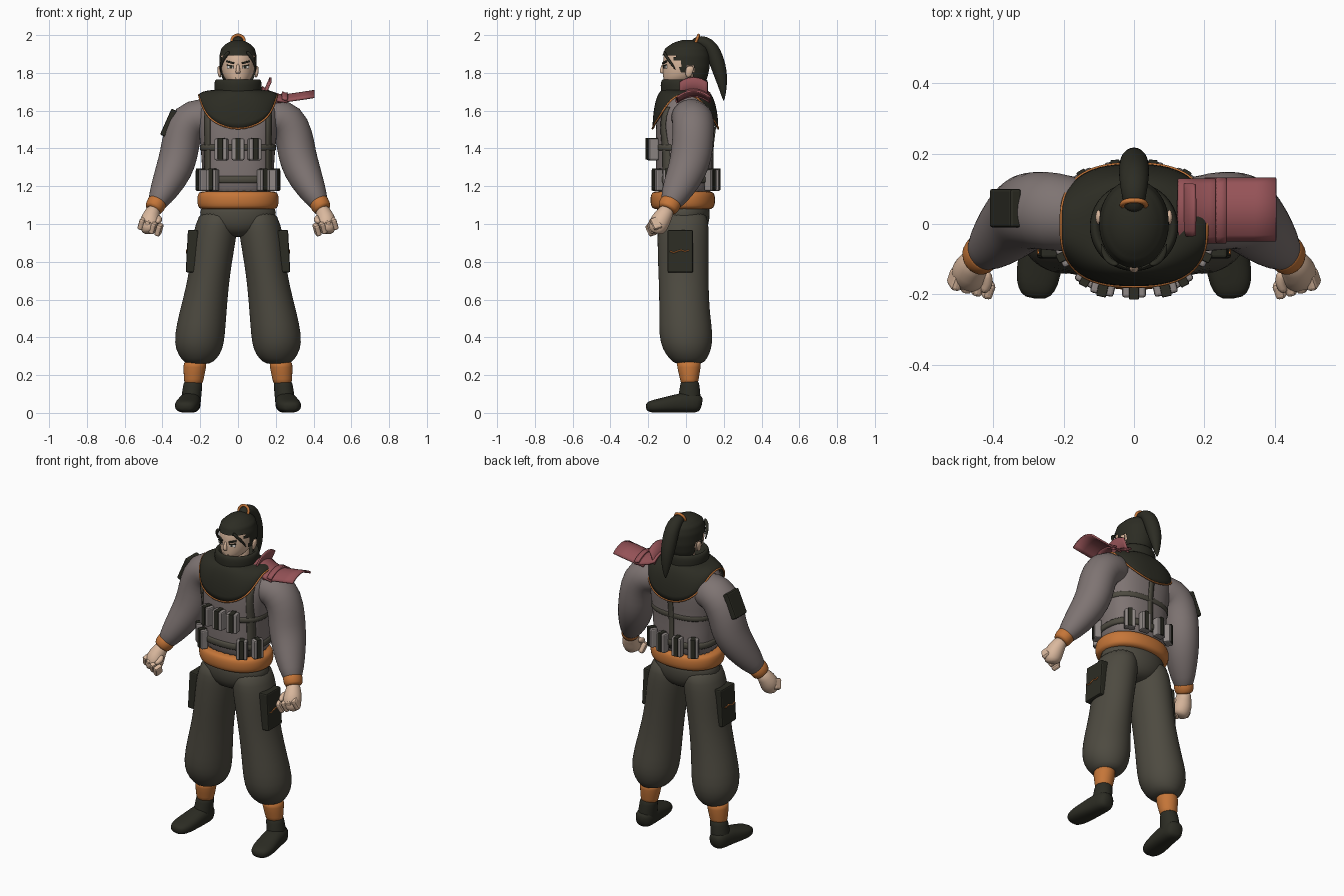
import bpy, bmesh
from math import sin, cos, pi, atan2, radians
from mathutils import Vector, Euler

cube = bpy.data.objects.get("Cube")
if cube:
    bpy.data.objects.remove(cube, do_unlink=True)


def material(name, r, g, b):
    m = bpy.data.materials.new(name)
    m.use_nodes = True
    m.diffuse_color = (r, g, b, 1)
    bsdf = m.node_tree.nodes["Principled BSDF"]
    bsdf.inputs["Base Color"].default_value = (r, g, b, 1)
    bsdf.inputs["Roughness"].default_value = 0.8
    return m


JACKET = material("jacket grey", .21, .175, .17)
POUCH = material("pouch grey", .28, .25, .24)
TROUSER = material("olive trouser", .075, .069, .052)
DARK = material("dark cloth", .025, .025, .017)
ORANGE = material("orange wrap", .56, .18, .04)
SKIN = material("skin", .70, .48, .34)
RED = material("red armour", .30, .085, .095)
WHITE = material("eye white", .75, .72, .68)

X, Y, Z = Vector((1, 0, 0)), Vector((0, 1, 0)), Vector((0, 0, 1))


def finish(name, bm, mat, smooth=True, sub=0, thick=0):
    bmesh.ops.recalc_face_normals(bm, faces=bm.faces)
    mesh = bpy.data.meshes.new(name)
    bm.to_mesh(mesh)
    bm.free()
    mesh.materials.append(mat)
    for p in mesh.polygons:
        p.use_smooth = smooth
    ob = bpy.data.objects.new(name, mesh)
    bpy.context.collection.objects.link(ob)
    if thick:
        ob.modifiers.new("thickness", "SOLIDIFY").thickness = thick
    if sub:
        mod = ob.modifiers.new("smooth", "SUBSURF")
        mod.levels = mod.render_levels = sub
    return ob


def power(v, e):
    return abs(v) ** e * (1 if v > 0 else -1)


def loft(name, rows, mat, ref=None, n=20, e=1, sub=1, keep=None):
    """Skin rings (x, y, z, ru, rv); horizontal unless a reference axis is given."""
    bm = bmesh.new()
    pts = [Vector(r[:3]) for r in rows]
    rings = []
    for i, r in enumerate(rows):
        u, v = X, Y
        if ref:
            t = (pts[min(i + 1, len(pts) - 1)] - pts[max(i - 1, 0)]).normalized()
            u = (ref - t * ref.dot(t)).normalized()
            v = t.cross(u)
        angles = [2 * pi * k / n for k in range(n)]
        rings.append([bm.verts.new(pts[i] + u * r[3] * power(cos(a), e)
                                   + v * r[4] * power(sin(a), e)) for a in angles])
    for a, b in zip(rings, rings[1:]):
        for k in range(n):
            j = (k + 1) % n
            bm.faces.new((a[k], a[j], b[j], b[k]))
    bm.faces.new(rings[0])
    bm.faces.new(rings[-1])
    if keep:
        gone = [f for f in bm.faces if not keep(f.calc_center_median())]
        bmesh.ops.delete(bm, geom=gone, context="FACES")
    return finish(name, bm, mat, sub=sub)


def box(name, at, size, mat, rot=(0, 0, 0), bevel=.006):
    bm = bmesh.new()
    bmesh.ops.create_cube(bm, size=1)
    bmesh.ops.scale(bm, vec=size, verts=bm.verts)
    if bevel:
        bmesh.ops.bevel(bm, geom=bm.edges[:], offset=bevel, segments=2, affect="EDGES", profile=.5)
    bm.transform(Euler(rot).to_matrix().to_4x4())
    bmesh.ops.translate(bm, vec=at, verts=bm.verts)
    return finish(name, bm, mat, smooth=False)


def cord(name, points, radius, mat, cyclic=False):
    curve = bpy.data.curves.new(name, "CURVE")
    curve.dimensions = "3D"
    curve.bevel_depth = radius
    curve.bevel_resolution = 1
    line = curve.splines.new("POLY")
    line.points.add(len(points) - 1)
    for p, co in zip(line.points, points):
        p.co = (*co, 1)
    line.use_cyclic_u = cyclic
    curve.materials.append(mat)
    ob = bpy.data.objects.new(name, curve)
    bpy.context.collection.objects.link(ob)


def sheet(name, grid, mat, thick):
    bm = bmesh.new()
    vs = [[bm.verts.new(p) for p in row] for row in grid]
    for a, b in zip(vs, vs[1:]):
        for k in range(len(a) - 1):
            bm.faces.new((a[k], a[k + 1], b[k + 1], b[k]))
    bmesh.ops.remove_doubles(bm, verts=bm.verts, dist=1e-5)
    return finish(name, bm, mat, thick=thick)


def between(rows, z):
    for a, b in zip(rows, rows[1:]):
        if z <= b[2]:
            f = (z - a[2]) / (b[2] - a[2])
            return [p + (q - p) * f for p, q in zip(a, b)]
    return rows[-1]


# Torso, with a helper that finds its surface
TORSO = [(0, -.01, 1.12, .19, .15), (0, -.01, 1.25, .19, .15), (0, -.01, 1.4, .195, .15),
         (0, -.003, 1.52, .215, .158), (0, 0, 1.6, .215, .152), (0, 0, 1.66, .18, .13),
         (0, 0, 1.69, .12, .09)]
BOXY = .8
loft("jacket_torso", TORSO, JACKET, e=BOXY, n=32)


def surface(x, z, side, out=0.0):
    _, cy, _, rx, ry = between(TORSO, z)
    c = min(abs(x) / rx, .999) ** (1 / BOXY)
    return Vector((x, cy + side * (ry * (1 - c * c) ** (BOXY / 2) + out), z))


# Harness
def band(name, z, h, out, mat):
    _, cy, _, rx, ry = between(TORSO, z)
    loft(name, [(0, cy, z + d * h, rx + out, ry + out) for d in (-1, -.9, .9, 1)],
         mat, e=BOXY, n=32)


band("chest_strap", 1.405, .018, .007, TROUSER)
band("pouch_belt", 1.235, .02, .01, TROUSER)


def strap(name, x, side, low, high, half=.016):
    heights = [low + (high - low) * i / 8 for i in range(9)]
    sheet(name, [[surface(x + d, z, side, .005) for d in (-half, 0, half)] for z in heights],
          TROUSER, .007)


for s in (1, -1):
    strap("front_strap", s * .165, -1, 1.18, 1.62)
strap("back_strap", 0, 1, 1.2, 1.56)


def pouch(name, x, z, side, w, h, d):
    p = surface(x, z, side)
    g = surface(x + .01, z, side) - surface(x - .01, z, side)
    a = max(-1.1, min(1.1, atan2(g.y, g.x)))
    out = Vector((-sin(a), cos(a), 0)) * side
    box(name, p + out * d * .45, (w, d, h), POUCH, (0, 0, a), .008)
    box(name + "_tab", p + out * (d * .5) + Z * .004, (w * .42, d + .006, h), DARK, (0, 0, a), .003)


for x in (-.082, 0, .082):
    pouch("chest_pouch", x, 1.395, -1, .068, .115, .052)
for s in (1, -1):
    for x, side in ((.125, -1), (.178, -1), (.05, 1), (.13, 1)):
        pouch("belt_pouch", s * x, 1.232, side, .062, .115, .042)

# Waist sash
loft("waist_sash", [(0, -.017, z, .217 - d, .172 - d) for z, d in
     ((1.075, .03), (1.083, .008), (1.11, 0), (1.145, 0), (1.168, .008), (1.176, .03))],
     ORANGE, n=32, e=.9)

# Cowl: draped mantle, trim and rolled collar
def mantle_point(a, t):
    edge_x, edge_y = .207 * power(sin(a), .8), -.003 - .174 * power(cos(a), .7)
    f = abs(edge_x) / .207
    edge_z = 1.505 + .1 * f ** 2 + .078 * f ** 8
    h, drop = sin(t * pi / 2), cos(t * pi / 2)
    x0, y0 = .11 * sin(a), -.01 - .11 * cos(a)
    return (x0 + (edge_x - x0) * h, y0 + (edge_y - y0) * h, edge_z + (1.71 - edge_z) * drop)


turn = [2 * pi * k / 64 + .001 for k in range(64)]
sheet("cowl_mantle", [[mantle_point(a, i / 10) for a in turn + turn[:1]] for i in range(11)],
      DARK, .008)
cord("cowl_trim", [mantle_point(a, 1) for a in turn], .005, ORANGE, True)
loft("cowl_collar", [(0, -.008, z, r, r) for z, r in
     ((1.65, .125), (1.69, .125), (1.72, .127), (1.75, .127), (1.768, .118), (1.765, .1), (1.72, .085))],
     DARK, n=28)

# Head
HEAD = [(0, -.06, 1.735, .028, .045), (0, -.045, 1.75, .054, .073), (0, -.02, 1.78, .079, .102),
        (0, -.005, 1.82, .091, .119), (0, 0, 1.87, .094, .122), (0, 0, 1.92, .088, .115),
        (0, 0, 1.955, .05, .07)]
loft("head", HEAD, SKIN, n=28)
loft("neck", [(0, .012, z, .058, .06) for z in (1.66, 1.72, 1.79)], SKIN)
loft("nose", [(0, -.118, 1.85, .007, .008), (0, -.126, 1.825, .009, .01),
              (0, -.13, 1.803, .015, .013), (0, -.118, 1.795, .01, .008)], SKIN, n=12)
box("mouth", (0, -.115, 1.774), (.034, .008, .005), DARK, bevel=0)
for s in (1, -1):
    loft("ear", [(s * .094, .012, 1.775, .006, .01), (s * .098, .014, 1.79, .009, .018),
                 (s * .102, .02, 1.82, .01, .024), (s * .1, .022, 1.838, .006, .015)], SKIN, n=12)
    box("eye", (s * .04, -.111, 1.831), (.034, .009, .014), WHITE, (0, 0, s * .42), 0)
    box("iris", (s * .037, -.1145, 1.831), (.013, .008, .014), DARK, (0, 0, s * .42), 0)
    box("eyelid", (s * .041, -.112, 1.839), (.038, .009, .005), DARK, (0, s * -.1, s * .42), 0)
    box("eyebrow", (s * .042, -.113, 1.856), (.046, .009, .009), DARK, (0, s * -.25, s * .42), 0)

# Hair cap with hairline, locks and ponytail
HAIR = [(0, .035, 1.74, .07, .062), (0, .015, 1.78, .089, .1), (0, .003, 1.83, .099, .122),
        (0, 0, 1.89, .099, .126), (0, .002, 1.93, .088, .112), (0, .008, 1.96, .056, .075),
        (0, .01, 1.974, .02, .03)]


def in_hair(c):
    line = 1.893 if c.y < -.06 else 1.865 if c.y < -.03 else 1.8 if c.y < .005 else \
        1.835 if c.y < .04 else 1.735
    return c.z > line


loft("hair_cap", [between(HAIR, 1.74 + .234 * i / 26) for i in range(27)], DARK,
     n=56, sub=0, keep=in_hair)
for s in (1, -1):
    loft("hair_lock", [(s * .045, -.117, 1.915, .012, .008), (s * .072, -.106, 1.885, .012, .008),
                       (s * .087, -.08, 1.855, .009, .008), (s * .093, -.055, 1.815, .002, .003)],
         DARK, ref=X, n=8)
cord("hair_tie", [(.033 * cos(a), .055 + .012 * sin(a), 1.97 + .03 * sin(a)) for a in turn],
     .008, ORANGE, True)
loft("ponytail", [(0, .035, 1.955, .026, .022), (0, .062, 1.968, .03, .027), (0, .095, 1.966, .038, .034),
                  (0, .135, 1.935, .043, .04), (0, .16, 1.87, .044, .042), (0, .182, 1.8, .04, .038),
                  (0, .196, 1.72, .026, .022), (0, .2, 1.65, .003, .003)], DARK, ref=X)

# Arms, hands, legs and boots, built for each side
loft("hips", [(0, -.015, 1.13, .19, .14), (0, -.015, 1.06, .205, .143), (0, -.015, 1.0, .2, .138),
              (0, -.015, .95, .13, .11), (0, -.01, .93, .06, .06)], TROUSER, n=28)
for s, side in ((1, "left_"), (-1, "right_")):
    def limb(name, rows, mat, **options):
        loft(side + name, [(s * r[0], *r[1:]) for r in rows], mat, **options)

    limb("sleeve", [(.09, .01, 1.55, .09, .09), (.19, .03, 1.57, .112, .108), (.262, .04, 1.545, .113, .113),
                    (.3, .038, 1.46, .11, .102), (.312, .03, 1.37, .112, .102), (.338, .008, 1.285, .105, .1),
                    (.385, -.04, 1.19, .088, .08), (.432, -.084, 1.105, .058, .052),
                    (.44, -.09, 1.09, .03, .03)], JACKET, ref=Y)
    limb("cuff", [(.422, -.075, 1.125, .053, .05), (.428, -.08, 1.115, .06, .054),
                  (.447, -.098, 1.08, .056, .05), (.452, -.102, 1.072, .04, .04)], ORANGE, ref=Y)
    limb("fist", [(.44, -.09, 1.09, .04, .035), (.458, -.115, 1.05, .046, .044), (.468, -.138, 1.015, .057, .056),
                  (.468, -.152, .975, .05, .052), (.462, -.158, .95, .034, .036)], SKIN, ref=Y, n=14)
    for i in range(4):
        box(side + "finger", (s * (.418 + .03 * i), -.182 + .008 * i, .97 + .011 * i), (.03, .05, .066),
            SKIN, (.35, s * -.35, s * .2), .011)
    limb("thumb", [(.425, -.13, 1.04, .016, .016), (.412, -.165, 1.02, .018, .018),
                   (.43, -.198, 1.01, .013, .013)], SKIN, ref=X, n=10)
    limb("trouser_leg", [(.105, -.015, 1.08, .09, .12), (.113, -.015, 1.0, .112, .136),
                         (.127, -.015, .92, .117, .137), (.142, -.015, .8, .111, .135),
                         (.16, -.012, .68, .112, .132), (.186, -.008, .53, .126, .134),
                         (.203, 0, .41, .135, .145), (.206, .005, .335, .126, .13),
                         (.206, .012, .285, .095, .1), (.212, .015, .255, .06, .07)], TROUSER, n=24)
    limb("ankle_wrap", [(.226, .015, .28, .062, .066), (.228, .015, .25, .062, .065),
                        (.235, .018, .17, .052, .048), (.236, .018, .145, .047, .045)], ORANGE)
    limb("boot_shaft", [(.237, .02, .172, .04, .038), (.237, .02, .165, .051, .05), (.243, .02, .12, .052, .055),
                        (.25, .016, .06, .054, .064), (.25, .015, .01, .05, .06)], DARK)
    limb("boot_foot", [(.246, .085, .045, .03, .035), (.25, .06, .052, .054, .052), (.254, 0, .056, .058, .056),
                       (.262, -.07, .047, .062, .047), (.272, -.14, .038, .066, .038),
                       (.278, -.19, .033, .054, .032), (.28, -.213, .03, .03, .018)], DARK, ref=X, e=.8)
    # Thigh pocket with a ragged stitched line
    box(side + "thigh_pocket", (s * .243, -.03, .855), (.056, .135, .225), DARK, (0, s * radians(-3), 0), .008)
    cord(side + "pocket_stitch", [(s * .272, -.085 + .02 * i, .85 + (.006, -.004, .002)[i % 3] + .002 * i)
                                  for i in range(6)], .004, ORANGE)

# Sleeve patch on the right arm
box("sleeve_patch", (-.366, .045, 1.535), (.036, .11, .15), DARK, (0, radians(24), 0), .008)


# Layered shoulder guard on the left
def guard(name, path, y0, y1, arch):
    grid = []
    for x, z in path:
        steps = [i / 10 for i in range(11)]
        grid.append([(x, y0 + (y1 - y0) * v, z - arch * (2 * v - 1) ** 2) for v in steps])
    sheet(name, grid, RED, .01)


guard("guard_collar", [(.125, 1.685), (.142, 1.72), (.168, 1.778)], -.035, .115, .025)
guard("guard_shoulder", [(.128, 1.73), (.17, 1.705), (.215, 1.69), (.262, 1.682)], -.055, .13, .035)
guard("guard_ridge", [(.235, 1.702), (.25, 1.696), (.262, 1.698)], -.055, .132, .035)
guard("guard_plate", [(.2, 1.682), (.27, 1.69), (.34, 1.7), (.404, 1.71)], -.05, .132, .035)
